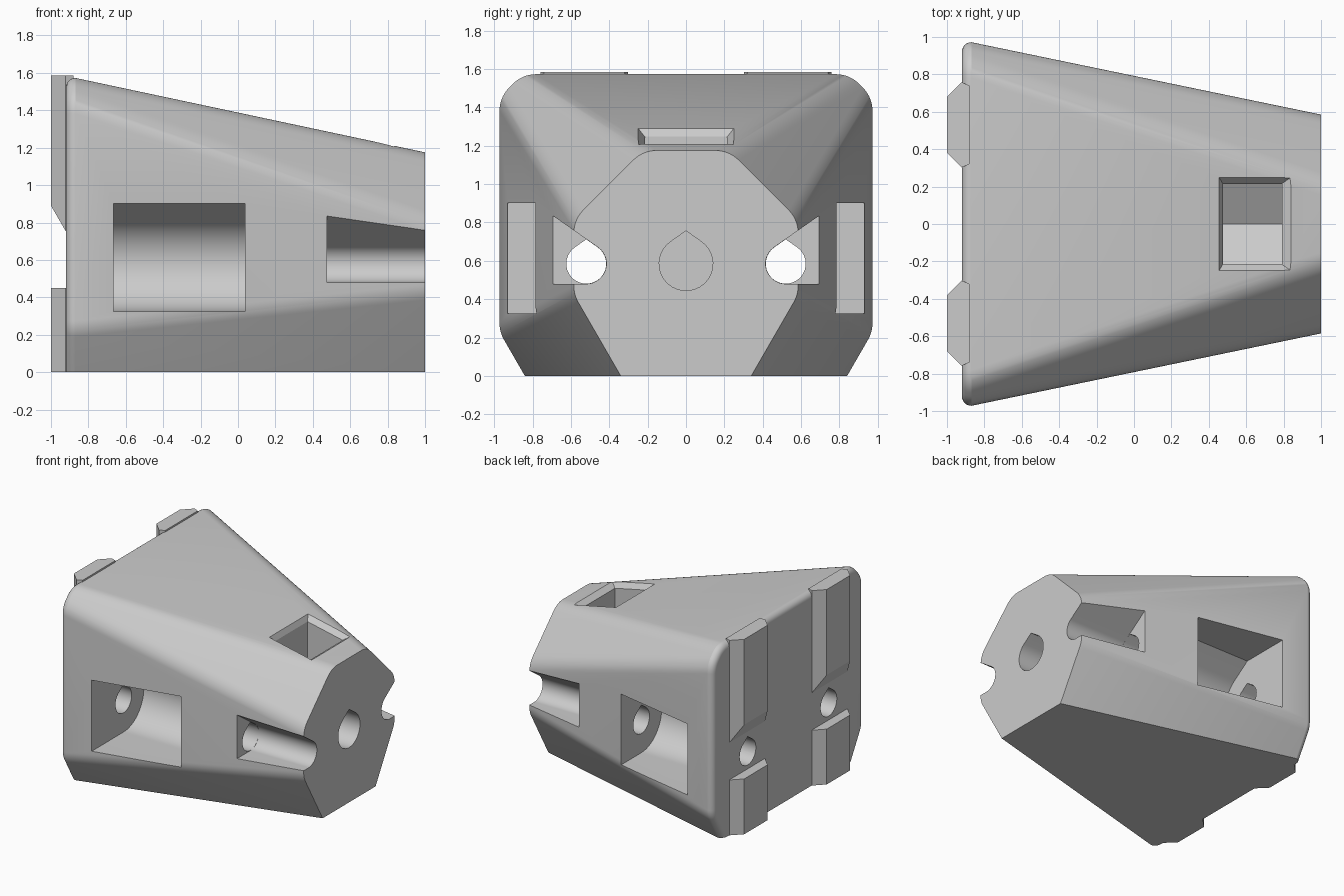
import bpy, bmesh
from math import sin, cos, tan, pi, radians, sqrt
from mathutils import Vector

if "Cube" in bpy.data.objects:
    bpy.data.objects.remove(bpy.data.objects["Cube"], do_unlink=True)

grey = bpy.data.materials.new("light_grey")
grey.use_nodes = True
grey.diffuse_color = (0.6, 0.6, 0.6, 1)
grey.node_tree.nodes["Principled BSDF"].inputs["Base Color"].default_value = (0.6, 0.6, 0.6, 1)

BOLT_Z = 0.585          # height of every bolt axis
BOLT_Y = 0.52           # side bolts, left and right
ROOF = radians(35)      # slope of the teardrop roofs


def to_object(name, bm):
    bmesh.ops.recalc_face_normals(bm, faces=bm.faces[:])
    mesh = bpy.data.meshes.new(name)
    bm.to_mesh(mesh)
    bm.free()
    mesh.materials.append(grey)
    obj = bpy.data.objects.new(name, mesh)
    bpy.context.scene.collection.objects.link(obj)
    return obj


def loft(name, rings):
    bm = bmesh.new()
    loops = [[bm.verts.new(p) for p in ring] for ring in rings]
    for a, b in zip(loops, loops[1:]):
        for i in range(len(a)):
            j = (i + 1) % len(a)
            bm.faces.new((a[i], a[j], b[j], b[i]))
    bm.faces.new(loops[0])
    bm.faces.new(loops[-1])
    return to_object(name, bm)


def prism(name, profile, x0, x1):
    return loft(name, [[(x, y, z) for y, z in profile] for x in (x0, x1)])


def hull(name, points):
    bm = bmesh.new()
    verts = [bm.verts.new(p) for p in points]
    bmesh.ops.convex_hull(bm, input=verts)
    bmesh.ops.dissolve_limit(bm, angle_limit=0.01, verts=bm.verts[:], edges=bm.edges[:])
    return to_object(name, bm)


def combine(target, tool, operation):
    mod = target.modifiers.new(tool.name, "BOOLEAN")
    mod.operation = operation
    mod.solver = "EXACT"
    mod.object = tool
    bpy.context.view_layer.objects.active = target
    bpy.ops.object.modifier_apply(modifier=mod.name)
    bpy.data.objects.remove(tool, do_unlink=True)


def fillet(prev, corner, after, radius, steps=7):
    """Points of a round between two straight lines."""
    c = Vector(corner)
    u, v = (Vector(prev) - c).normalized(), (Vector(after) - c).normalized()
    half = u.angle(v) / 2
    centre = c + (u + v).normalized() * radius / sin(half)
    a = c + u * radius / tan(half) - centre
    b = c + v * radius / tan(half) - centre
    sweep = pi - 2 * half
    return [centre + (a * sin(sweep * (1 - k / steps)) + b * sin(sweep * k / steps)) / sin(sweep)
            for k in range(steps + 1)]


def section(x, width, top, diagonal, base, inset=0.0):
    """Body cross-section: flat base, sloped skirt, chamfered and rounded shoulders."""
    w, t = width - inset, top - inset
    d, b = diagonal - inset * sqrt(2), base - inset / cos(pi / 6)
    p = [(b, 0), (w, (w - b) * sqrt(3)), (w, d - w), (d - t, t), (0, t)]
    half = [Vector(p[0])]
    for i in (1, 2, 3):
        half += fillet(p[i - 1], p[i], p[i + 1], 0.17 - inset)
    return [(x, q.x, q.y) for q in half] + [(x, -q.x, q.y) for q in reversed(half)]


# Tapered body with a rounded rear rim
ROUND = 0.05
rings = []
for k in range(7):
    a = k / 6 * pi / 2
    rings.append(section(-0.92 + ROUND * (1 - cos(a)), 0.972, 1.573, 2.425, 0.84,
                         ROUND * (1 - sin(a))))
rings.append(section(1.0, 0.585, 1.175, 1.40, 0.34))
body = loft("tapered_foot", rings)


# Rear locating ribs, split around each bolt hole
def rib_points(s, outer_z, inner_z):
    pts = []
    for x, half, z in ((-1, 0.15, outer_z), (-0.922, 0.228, inner_z), (-0.88, 0.21, inner_z)):
        pts += [(x, s * 0.53 + side * half, h) for side in (-1, 1) for h in z]
    return pts


for s in (-1, 1):
    combine(body, hull("upper_rib", rib_points(s, (0.89, 1.585), (0.755, 1.585))), "UNION")
    combine(body, hull("lower_rib", rib_points(s, (0, 0.45), (0, 0.45))), "UNION")


# Teardrop bolt holes and side-opening recesses
def arc(y, radius, start, end, steps=28):
    return [(y + radius * cos(start + (end - start) * k / steps),
             BOLT_Z + radius * sin(start + (end - start) * k / steps)) for k in range(steps + 1)]


def teardrop(y, radius):
    tangent = pi / 2 - ROOF
    return [(y, BOLT_Z + radius / cos(ROOF))] + arc(y, radius, pi - tangent, 2 * pi + tangent)


def open_recess(s, radius, rise):
    peak = BOLT_Z + radius / cos(ROOF)
    pts = [(BOLT_Y, peak)] + arc(BOLT_Y, radius, pi / 2 + ROOF, 3 * pi / 2)
    pts += [(1.2, BOLT_Z - radius), (1.2, peak + (1.2 - BOLT_Y) * rise)]
    return [(s * y, z) for y, z in pts]


for s in (-1, 1):
    combine(body, prism("side_pocket", open_recess(s, 0.26, 0), -0.665, 0.037), "DIFFERENCE")
    combine(body, prism("front_groove", open_recess(s, 0.105, tan(ROOF)), 0.477, 1.1), "DIFFERENCE")
    combine(body, prism("side_bolt_hole", teardrop(s * BOLT_Y, 0.104), -1.1, 0.55), "DIFFERENCE")
combine(body, prism("centre_bolt_hole", teardrop(0, 0.14), 0.2, 1.1), "DIFFERENCE")

# Nut slot with a V floor and flared mouth
NUT = 0.215
nut_profile = [(0, BOLT_Z - NUT / cos(pi / 6)), (NUT, BOLT_Z - NUT * tan(pi / 6)), (NUT, 1.6),
               (-NUT, 1.6), (-NUT, BOLT_Z - NUT * tan(pi / 6))]
combine(body, prism("nut_slot", nut_profile, 0.475, 0.79), "DIFFERENCE")
mouth = []
for x, y, lift in ((0.475, NUT, -0.04), (0.79, NUT, -0.04), (0.453, 0.253, 0.004), (0.843, 0.253, 0.004)):
    z = 1.175 + (1 - x) * 0.213 + lift
    mouth += [(x, y, z), (x, -y, z)]
combine(body, hull("slot_mouth", mouth), "DIFFERENCE")

# Smooth the rounds, keep the edges crisp
bpy.ops.object.select_all(action="DESELECT")
body.select_set(True)
bpy.context.view_layer.objects.active = body
bpy.ops.object.shade_smooth_by_angle(angle=radians(24))
